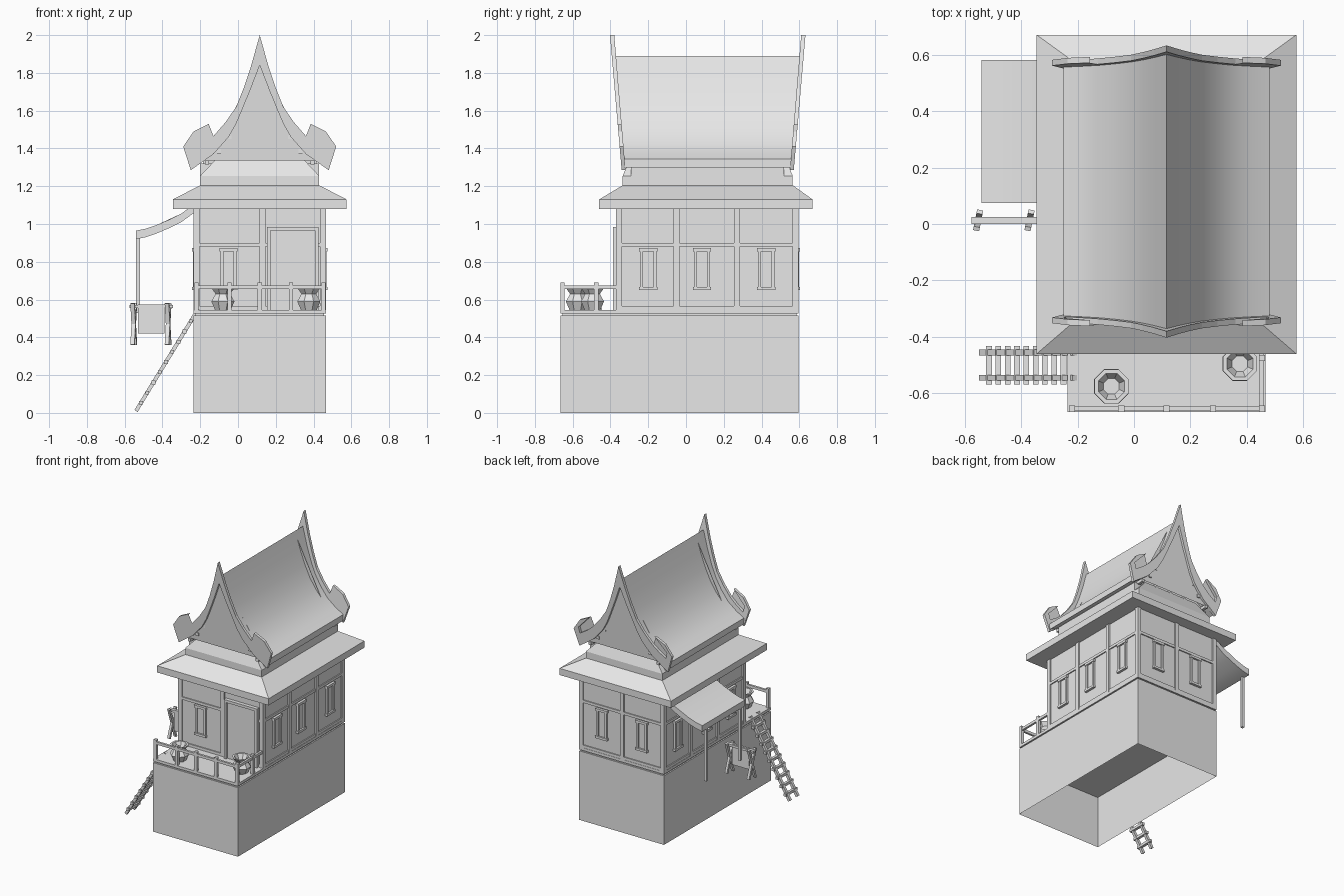
import bpy, bmesh, math
from mathutils import Vector

if "Cube" in bpy.data.objects:
    bpy.data.objects.remove(bpy.data.objects["Cube"], do_unlink=True)

grey = bpy.data.materials.new("plain_grey")
grey.use_nodes = True
grey.diffuse_color = (0.8, 0.8, 0.8, 1)
grey.node_tree.nodes["Principled BSDF"].inputs["Base Color"].default_value = (0.8, 0.8, 0.8, 1)

C = 0.115                      # house centre, same in x and y
SIDES = (-1, 1)


def finish(name, bm, smooth=False):
    bmesh.ops.recalc_face_normals(bm, faces=bm.faces)
    mesh = bpy.data.meshes.new(name)
    bm.to_mesh(mesh)
    bm.free()
    mesh.materials.append(grey)
    ob = bpy.data.objects.new(name, mesh)
    bpy.context.collection.objects.link(ob)
    if smooth:
        bpy.ops.object.select_all(action='DESELECT')
        ob.select_set(True)
        bpy.context.view_layer.objects.active = ob
        bpy.ops.object.shade_smooth_by_angle(angle=math.radians(30))
    return ob


def frustum(name, lower, upper, z0, z1, skip_bottom=False):
    """Rectangles are (x0, x1, y0, y1)."""
    bm = bmesh.new()
    rings = []
    for (x0, x1, y0, y1), z in ((lower, z0), (upper, z1)):
        rings.append([bm.verts.new(p) for p in ((x0, y0, z), (x1, y0, z), (x1, y1, z), (x0, y1, z))])
    a, b = rings
    for i in range(4):
        j = (i + 1) % 4
        bm.faces.new((a[i], a[j], b[j], b[i]))
    bm.faces.new(b)
    if not skip_bottom:
        bm.faces.new(a[::-1])
    return finish(name, bm)


def box(name, x0, x1, y0, y1, z0, z1):
    return frustum(name, (x0, x1, y0, y1), (x0, x1, y0, y1), z0, z1)


def bar(name, p, q, w, d):
    """Square beam from p to q."""
    p, q = Vector(p), Vector(q)
    bm = bmesh.new()
    bmesh.ops.create_cube(bm, size=1)
    rot = (q - p).to_track_quat('Z', 'Y')
    for v in bm.verts:
        v.co = rot @ Vector((v.co.x * w, v.co.y * d, v.co.z * (q - p).length)) + (p + q) / 2
    return finish(name, bm)


def prism(name, pts, y0, y1, lean=0.0, smooth=False):
    """Extrude an xz outline along y; lean pushes the high parts outward."""
    bm = bmesh.new()
    rows = []
    for y in (y0, y1):
        rows.append([bm.verts.new((x, C + (y - C) * (1 + lean * (z - 1.29)), z)) for x, z in pts])
    n = len(pts)
    for i in range(n):
        j = (i + 1) % n
        bm.faces.new((rows[0][i], rows[0][j], rows[1][j], rows[1][i]))
    caps = [bm.faces.new(rows[0]), bm.faces.new(rows[1][::-1])]
    bmesh.ops.triangulate(bm, faces=caps)
    return finish(name, bm, smooth)


def wall_box(name, wall, u, w, z0, z1, depth):
    """Box on a wall, centred at u along it, standing out by depth."""
    axis, plane, out = wall
    a, b = sorted((plane - 0.02 * out, plane + depth * out))
    if axis == 'x':
        return box(name, u - w / 2, u + w / 2, a, b, z0, z1)
    return box(name, a, b, u - w / 2, u + w / 2, z0, z1)


# Hollow plinth, its ceiling, and the deck
plinth = (-0.235, 0.465, -0.665, 0.595)
frustum("plinth", plinth, plinth, 0, 0.515, skip_bottom=True)
box("plinth_ceiling", -0.234, 0.464, -0.664, 0.594, 0.39, 0.40)
box("deck_core", -0.225, 0.455, -0.655, 0.585, 0.51, 0.53)
box("deck", *plinth, 0.525, 0.545)

# House walls with timber framing
box("walls", -0.225, 0.455, -0.36, 0.585, 0.54, 1.1)
front, back = ('x', -0.36, -1), ('x', 0.585, 1)
right, left = ('y', -0.225, -1), ('y', 0.455, 1)
for wall, posts in ((front, (-0.22, 0.13, 0.45)), (back, (-0.22, 0.115, 0.45)),
                    (right, (-0.355, -0.05, 0.27, 0.58)), (left, (-0.355, -0.05, 0.27, 0.58))):
    for u in posts:
        wall_box("wall_post", wall, u, 0.03, 0.54, 1.1, 0.01)
    mid, length = (posts[0] + posts[-1]) / 2, posts[-1] - posts[0] + 0.03
    for z in (0.545, 0.88):
        wall_box("wall_beam", wall, mid, length, z, z + 0.02, 0.008)


# Shuttered windows
def window(wall, u):
    for s in SIDES:
        wall_box("window_jamb", wall, u + s * 0.035, 0.016, 0.655, 0.865, 0.014)
    wall_box("window_shutter", wall, u, 0.06, 0.66, 0.86, 0.005)
    wall_box("window_sill", wall, u, 0.096, 0.65, 0.667, 0.018)
    wall_box("window_cap", wall, u, 0.096, 0.855, 0.873, 0.018)


for u in (-0.2, 0.085, 0.425):
    window(left, u)
    window(right, u)
for u in (-0.05, 0.28):
    window(back, u)
window(front, -0.05)

# Door with a projecting frame
wall_box("door", front, 0.29, 0.25, 0.545, 0.965, 0.012)
for s in SIDES:
    wall_box("door_jamb", front, 0.29 + s * 0.127, 0.018, 0.545, 0.985, 0.027)
wall_box("door_lintel", front, 0.29, 0.27, 0.965, 0.985, 0.027)

# Lower hipped roof
eave = (-0.345, 0.575, -0.46, 0.67)
box("lower_eave", *eave, 1.08, 1.13)
frustum("lower_roof", eave, (-0.2, 0.43, -0.335, 0.565), 1.13, 1.205)

# Upper storey wall and the sloped skirts below the gables
box("upper_wall", -0.2, 0.43, -0.29, 0.52, 1.2, 1.32)
for s in SIDES:
    y = [sorted((C + s * 0.39, C + s * d)) for d in (0.45, 0.41)]
    box("gable_sill", -0.2, 0.43, *y[0], 1.2, 1.255)
    frustum("gable_skirt", (-0.2, 0.43, *y[0]), (-0.11, 0.34, *y[1]), 1.255, 1.35)

# Curved main roof
slope = [(0, 1.89), (0.04, 1.765), (0.08, 1.66), (0.12, 1.575), (0.17, 1.5),
         (0.23, 1.43), (0.3, 1.38), (0.365, 1.345)]
over = [(C - d, z) for d, z in slope[::-1]] + [(C + d, z) for d, z in slope[1:]]
under = [(x, z - 0.045) for x, z in over]
prism("main_roof", over + under[::-1], -0.325, 0.555, 0.19, True)
inside = [(x, z - 0.02) for x, z in over[1:-1]]
prism("gable_wall", inside + [(0.415, 1.28), (-0.185, 1.28)], -0.28, 0.51)

# Bargeboards with upturned finials, gable ribs and purlin ends
half = [(0, 2.0), (0.045, 1.84), (0.085, 1.72), (0.125, 1.62), (0.18, 1.54), (0.245, 1.465),
        (0.3, 1.42), (0.355, 1.385), (0.365, 1.43), (0.27, 1.53), (0.35, 1.49), (0.405, 1.41),
        (0.365, 1.285), (0.245, 1.37), (0.165, 1.46), (0.125, 1.53), (0.095, 1.6),
        (0.05, 1.71), (0, 1.84)]
board = [(C - d, z) for d, z in half] + [(C + d, z) for d, z in half[-2:0:-1]]
for s in SIDES:
    prism("bargeboard", board, C + s * 0.436, C + s * 0.456, 0.19)
    y0, y1 = sorted((C + s * 0.38, C + s * 0.415))
    for x, top in ((-0.01, 1.54), (C, 1.82), (0.24, 1.54)):
        box("gable_rib", x - 0.01, x + 0.01, y0, y1, 1.32, top)
    y0, y1 = sorted((C + s * 0.38, C + s * 0.455))
    for d, z in ((0.28, 1.325), (0.215, 1.385), (0.16, 1.46), (0.115, 1.545), (0.065, 1.655), (0.03, 1.74)):
        for m in SIDES:
            x = C + m * d
            box("purlin_end", x - 0.011, x + 0.011, y0, y1, z - 0.011, z + 0.011)

# Side awning on two hanging posts
awning = [(-0.54, 0.965), (-0.49, 0.975), (-0.43, 0.995), (-0.36, 1.025), (-0.3, 1.055), (-0.225, 1.11)]
prism("awning", awning + [(x, z - 0.045) for x, z in awning[::-1]], 0.075, 0.58, 0, True)
for y in (0.12, 0.52):
    box("awning_post", -0.54, -0.52, y - 0.01, y + 0.01, 0.53, 0.94)

# Panel hung between two crossed stands
box("hung_panel", -0.53, -0.39, 0.0, 0.015, 0.42, 0.575)
box("stand_rail", -0.575, -0.345, 0.0, 0.025, 0.555, 0.572)
for x in (-0.552, -0.37):
    for s in SIDES:
        bar("stand_leg", (x - s * 0.006, 0.013 - s * 0.03, 0.36), (x + s * 0.006, 0.013 + s * 0.03, 0.58), 0.022, 0.014)

# Ladder
foot, head = Vector((-0.54, 0, 0.01)), Vector((-0.21, 0, 0.55))
for y in (-0.455, -0.545):
    bar("ladder_rail", foot + Vector((0, y, 0)), head + Vector((0, y, 0)), 0.02, 0.02)
for i in range(9):
    p = foot.lerp(head, 0.08 + i * 0.1)
    box("ladder_rung", p.x - 0.01, p.x + 0.01, -0.568, -0.432, p.z - 0.01, p.z + 0.01)

# Porch railing
for x in (-0.22, -0.045, C, 0.28, 0.453):
    box("railing_post", x - 0.011, x + 0.011, -0.665, -0.643, 0.54, 0.69)
box("railing_post", 0.442, 0.464, -0.486, -0.464, 0.54, 0.69)
box("front_rail", -0.225, 0.46, -0.662, -0.646, 0.655, 0.675)
box("side_rail", 0.445, 0.461, -0.655, -0.36, 0.655, 0.675)

# Eight-sided water jars
jar = [(0.045, 0.545), (0.066, 0.59), (0.042, 0.63), (0.065, 0.66), (0.05, 0.66), (0.03, 0.62)]
for x, y in ((-0.08, -0.575), (0.375, -0.495)):
    bm = bmesh.new()
    rings = []
    for r, z in jar:
        angles = [math.tau * (k + 0.5) / 8 for k in range(8)]
        rings.append([bm.verts.new((x + r * math.cos(a), y + r * math.sin(a), z)) for a in angles])
    for a, b in zip(rings, rings[1:]):
        for k in range(8):
            n = (k + 1) % 8
            bm.faces.new((a[k], a[n], b[n], b[k]))
    bm.faces.new(rings[0][::-1])
    bm.faces.new(rings[-1])
    finish("water_jar", bm)
